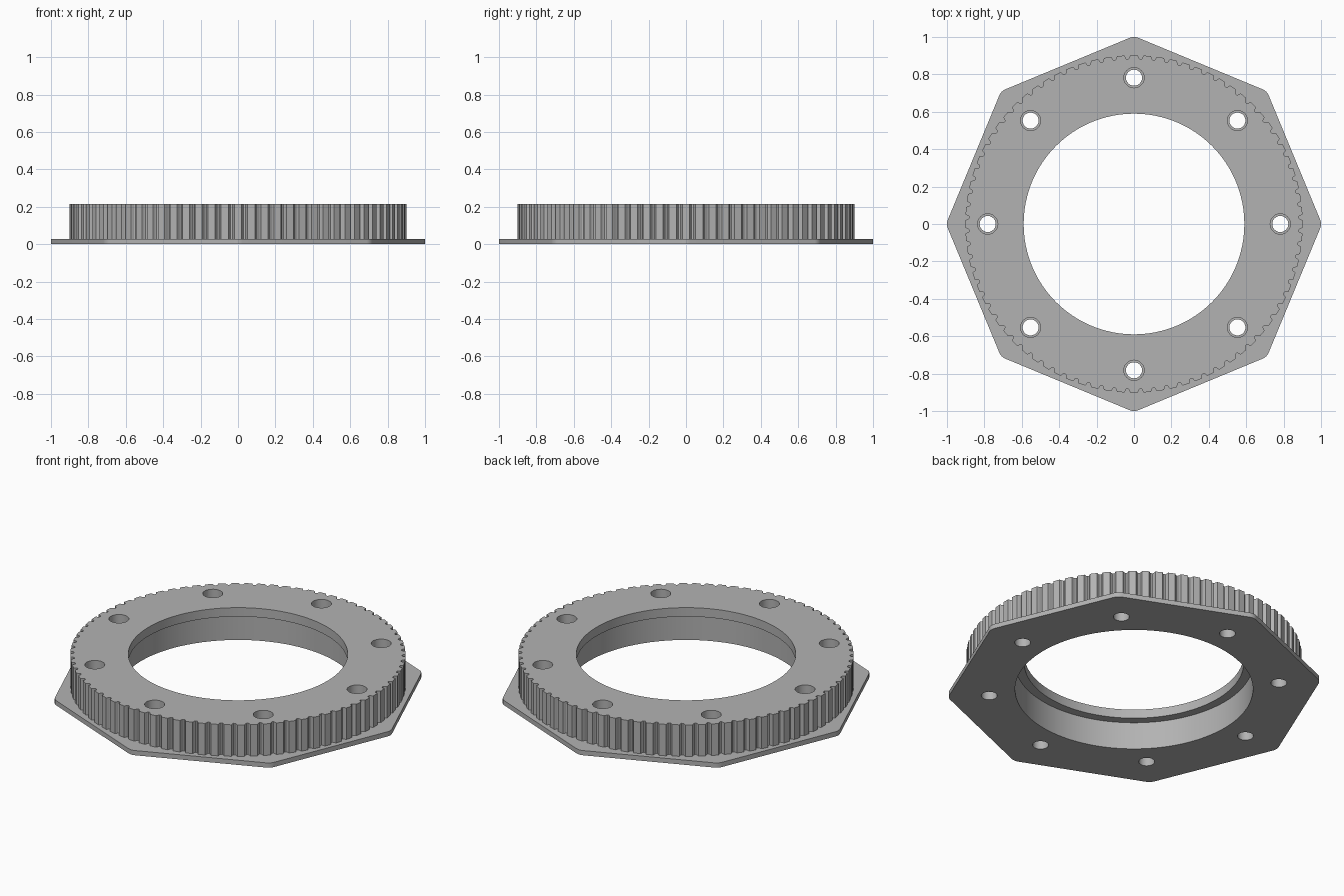
import bpy, bmesh, math
from mathutils import Vector

if "Cube" in bpy.data.objects:
    bpy.data.objects.remove(bpy.data.objects["Cube"])

TEETH, TIP, ROOT = 80, 0.902, 0.882
HEIGHT, FLANGE = 0.215, 0.028

grey = bpy.data.materials.new("light grey")
grey.diffuse_color = (0.45, 0.45, 0.45, 1)
grey.use_nodes = True
grey.node_tree.nodes["Principled BSDF"].inputs["Base Color"].default_value = grey.diffuse_color


def polar(r, a):
    return (r * math.cos(a), r * math.sin(a))


def prism(name, outline, z0, z1):
    """Extrude a closed xy outline from z0 to z1."""
    bm = bmesh.new()
    face = bm.faces.new([bm.verts.new((x, y, z0)) for x, y in outline])
    top = bmesh.ops.extrude_face_region(bm, geom=[face])
    bmesh.ops.translate(bm, vec=(0, 0, z1 - z0),
                        verts=[v for v in top["geom"] if isinstance(v, bmesh.types.BMVert)])
    bmesh.ops.recalc_face_normals(bm, faces=bm.faces)
    me = bpy.data.meshes.new(name)
    bm.to_mesh(me)
    bm.free()
    me.materials.append(grey)
    ob = bpy.data.objects.new(name, me)
    bpy.context.collection.objects.link(ob)
    return ob


def circle(r, n, cx=0, cy=0):
    return [(cx + r * math.cos(math.tau * i / n), cy + r * math.sin(math.tau * i / n))
            for i in range(n)]


def combine(target, tool, operation):
    """Apply a boolean and discard the tool."""
    mod = target.modifiers.new("combine", "BOOLEAN")
    mod.operation, mod.object, mod.solver = operation, tool, "EXACT"
    bpy.context.view_layer.objects.active = target
    bpy.ops.object.modifier_apply(modifier=mod.name)
    bpy.data.objects.remove(tool)


# Eight-sided flange with rounded corners
radius = 0.06
centre = 1 - radius
flange = []
for k in range(8):
    a = k * math.tau / 8
    cx, cy = polar(centre, a)
    for j in range(-3, 4):
        x, y = polar(radius, a + j / 3 * math.pi / 8)
        flange.append((cx + x, cy + y))
ring = prism("toothed_ring", flange, 0, FLANGE)

# Toothed rim: flat tips with rounded grooves
rim = []
pitch = math.tau / TEETH
for k in range(TEETH):
    for offset, r in ((-0.27, TIP), (0.27, TIP), (0.32, TIP - 0.006), (0.37, ROOT + 0.004),
                      (0.44, ROOT), (0.56, ROOT), (0.63, ROOT + 0.004), (0.68, TIP - 0.006)):
        rim.append(polar(r, (k + offset) * pitch))
combine(ring, prism("rim", rim, FLANGE / 2, HEIGHT), "UNION")

# Centre bore, wide below and narrower at the top lip
combine(ring, prism("wide_bore", circle(0.64, 96), -0.1, 0.162), "DIFFERENCE")
combine(ring, prism("lip_bore", circle(0.59, 96), 0.1, 0.3), "DIFFERENCE")

# Eight stepped bolt holes
for k in range(8):
    x, y = polar(0.782, k * math.tau / 8)
    combine(ring, prism("bolt_hole", circle(0.043, 24, x, y), -0.1, 0.3), "DIFFERENCE")
    combine(ring, prism("bolt_seat", circle(0.054, 24, x, y), 0.06, 0.3), "DIFFERENCE")

ring.select_set(True)
bpy.context.view_layer.objects.active = ring
bpy.ops.object.shade_smooth_by_angle(angle=math.radians(30))
